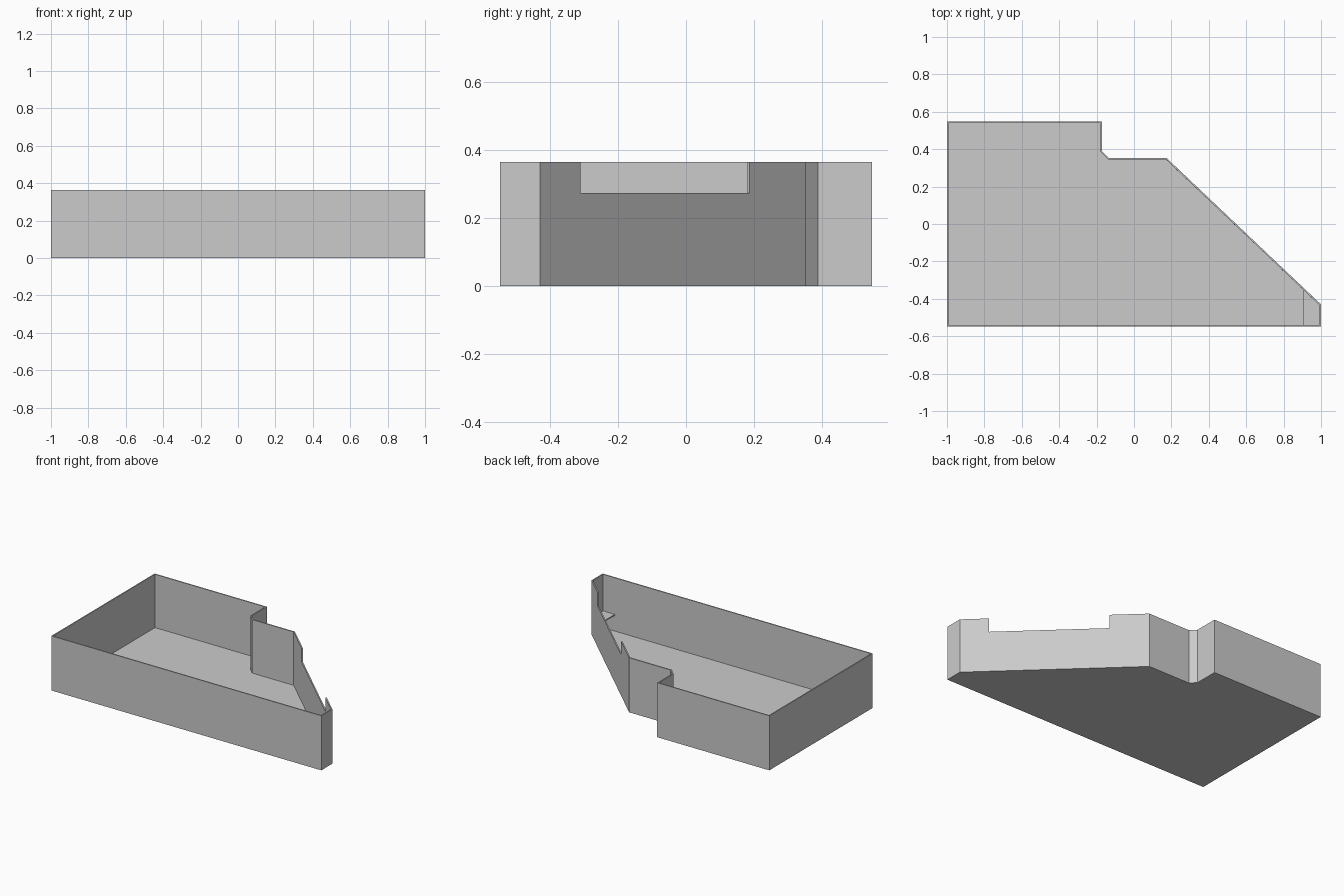
import bpy, bmesh, math
from mathutils import Vector

old = bpy.data.objects.get("Cube")
if old:
    bpy.data.objects.remove(old, do_unlink=True)

HEIGHT, WALL = 0.365, 0.008
NOTCH_Z = 0.273

grey = bpy.data.materials.new("light_grey")
grey.use_nodes = True
colour = (0.6, 0.6, 0.6, 1)
grey.diffuse_color = colour
grey.node_tree.nodes["Principled BSDF"].inputs["Base Color"].default_value = colour


def prism(name, outline, z0, z1, open_top=False):
    """Extrude a flat counter-clockwise outline upward."""
    bm = bmesh.new()
    base = bm.faces.new([bm.verts.new((x, y, z0)) for x, y in outline])
    top = bmesh.ops.extrude_face_region(bm, geom=[base], use_keep_orig=True)["geom"]
    bmesh.ops.translate(bm, vec=(0, 0, z1 - z0),
                        verts=[g for g in top if isinstance(g, bmesh.types.BMVert)])
    bmesh.ops.recalc_face_normals(bm, faces=bm.faces)
    if open_top:
        lids = [f for f in bm.faces if f.normal.z > 0.9]
        bmesh.ops.delete(bm, geom=lids, context="FACES_ONLY")
    mesh = bpy.data.meshes.new(name)
    bm.to_mesh(mesh)
    bm.free()
    mesh.materials.append(grey)
    obj = bpy.data.objects.new(name, mesh)
    bpy.context.collection.objects.link(obj)
    return obj


# Thin-walled tray with a stepped back and a slanted side
tip, shoulder = Vector((1, -0.43)), Vector((0.175, 0.352))
outline = [(-1, -0.547), (1, -0.547), tip, shoulder,
           (-0.133, 0.352), (-0.17, 0.388), (-0.17, 0.547), (-1, 0.547)]
tray = prism("tray", outline, 0, HEIGHT, open_top=True)
shell = tray.modifiers.new("wall_thickness", "SOLIDIFY")
shell.thickness = WALL
shell.offset = -1
shell.use_even_offset = True

# Notch cutter, square to the slanted wall
along = (shoulder - tip).normalized()
out = Vector((along.y, -along.x))
start = tip + along * ((-0.31 - tip.y) / along.y)
end = tip + along * ((0.187 - tip.y) / along.y)
depth = out * 0.03
cutter = prism("notch_cutter", [start - depth, start + depth, end + depth, end - depth],
               NOTCH_Z, HEIGHT + 0.1)
cutter.hide_render = True
cut = tray.modifiers.new("notch", "BOOLEAN")
cut.operation = "DIFFERENCE"
cut.solver = "EXACT"
cut.object = cutter

# Bake the modifiers and drop the cutter
deps = bpy.context.evaluated_depsgraph_get()
baked = bpy.data.meshes.new_from_object(tray.evaluated_get(deps))
tray.modifiers.clear()
tray.data = baked
bpy.data.objects.remove(cutter, do_unlink=True)

# Small shelf across the narrow end
prism("corner_shelf", [(0.905, -0.543), (0.996, -0.543), (0.996, -0.432), (0.905, -0.345)],
      0.112, 0.12)
